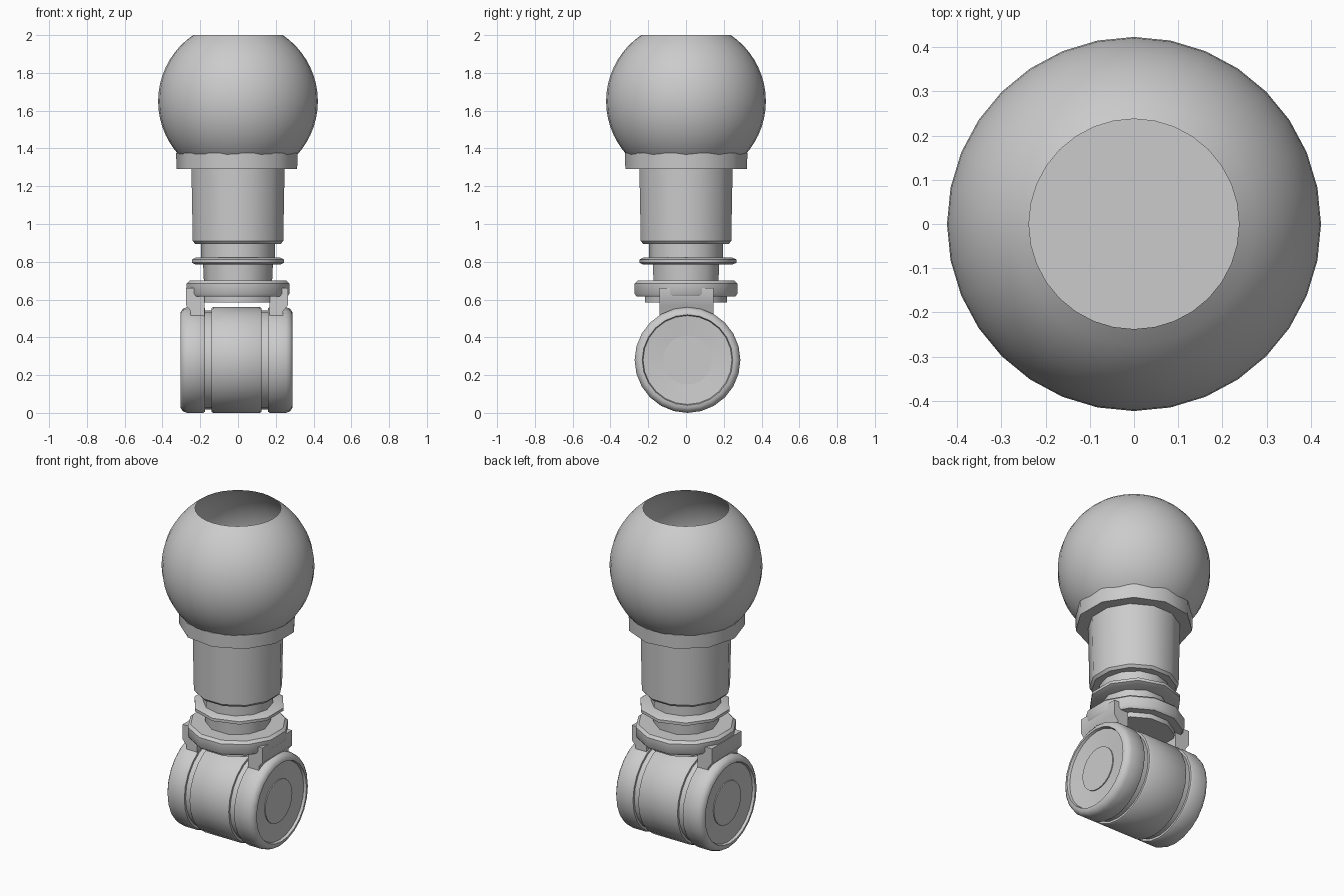
import bpy, bmesh, math
from mathutils import Matrix

if "Cube" in bpy.data.objects:
    bpy.data.objects.remove(bpy.data.objects["Cube"])


def lathe(name, profile, sides, loc=(0, 0, 0), axis='Z', turn=0.0, angle=40):
    """Spin (radius, height) points round an axis; radius 0 makes a pole."""
    bm = bmesh.new()
    rings = []
    for r, h in profile:
        if r == 0:
            rings.append([bm.verts.new((0, 0, h))] * sides)
        else:
            rings.append([bm.verts.new((r * math.cos(turn + 2 * math.pi * i / sides),
                                        r * math.sin(turn + 2 * math.pi * i / sides), h))
                          for i in range(sides)])
    for a, b in zip(rings, rings[1:]):
        for i in range(sides):
            j = (i + 1) % sides
            bm.faces.new(list(dict.fromkeys((a[i], a[j], b[j], b[i]))))
    if axis == 'X':
        bm.transform(Matrix.Rotation(math.pi / 2, 4, 'Y'))
    return finish(name, bm, loc, angle)


def finish(name, bm, loc=(0, 0, 0), angle=40):
    bmesh.ops.recalc_face_normals(bm, faces=bm.faces)
    mesh = bpy.data.meshes.new(name)
    bm.to_mesh(mesh)
    bm.free()
    ob = bpy.data.objects.new(name, mesh)
    ob.location = loc
    bpy.context.collection.objects.link(ob)
    bpy.context.view_layer.objects.active = ob
    bpy.ops.object.select_all(action='DESELECT')
    ob.select_set(True)
    bpy.ops.object.shade_smooth_by_angle(angle=math.radians(angle))
    return ob


# Hollow ball, cut open at the top and seated in the collar
R, cut = 0.423, math.asin(0.35 / 0.423)
ball = [(R * math.cos(t), R * math.sin(t))
        for t in [cut - 2 * cut * k / 18 for k in range(19)]]
lathe("ball_shell", ball, 32, (0, 0, 1.65))

# Faceted collar under the ball
lathe("ball_collar", [(0.25, 1.29), (0.325, 1.29), (0.328, 1.375), (0.30, 1.375)],
      11, turn=0.3)

# Main post, its top closing the bottom of the ball
lathe("post", [(0, 0.895), (0.235, 0.895), (0.248, 0.91), (0.256, 1.32), (0, 1.32)],
      12, turn=math.radians(15), angle=35)

# Neck, washer and stub between post and yoke
lathe("neck_upper", [(0, 0.80), (0.195, 0.80), (0.195, 0.90), (0, 0.90)], 12)
lathe("washer", [(0, 0.785), (0.235, 0.785), (0.257, 0.795), (0.257, 0.812),
                 (0.235, 0.822), (0, 0.822)], 10, (0, 0.01, 0), turn=math.radians(18))
lathe("neck_lower", [(0, 0.68), (0.18, 0.68), (0.185, 0.79), (0, 0.79)], 10)

# Yoke plate with a step below
lathe("yoke_plate", [(0, 0.585), (0.225, 0.585), (0.225, 0.615), (0.27, 0.615),
                     (0.281, 0.63), (0.281, 0.685), (0.265, 0.70), (0, 0.70)],
      12, turn=math.radians(15))

# Yoke arms reaching down into the wheels, tapering below
for side, name in ((-1, "yoke_arm_left"), (1, "yoke_arm_right")):
    bm = bmesh.new()
    outline = [(0.172, 0.45), (0.245, 0.45), (0.245, 0.54), (0.27, 0.57),
               (0.27, 0.66), (0.172, 0.66)]
    face = bm.faces.new([bm.verts.new((side * x, -0.14, z)) for x, z in outline])
    ext = bmesh.ops.extrude_face_region(bm, geom=[face])
    bmesh.ops.translate(bm, vec=(0, 0.285, 0),
                        verts=[v for v in ext["geom"] if isinstance(v, bmesh.types.BMVert)])
    finish(name, bm, (-0.006, 0, 0))

# Wheel hub between the two tyres, with a shallow groove each side
centre = (-0.008, 0.008, 0.28)
lathe("hub_core", [(0, -0.2), (0.262, -0.2), (0.262, 0.2), (0, 0.2)], 24, centre, 'X')
lathe("hub_drum", [(0.25, -0.132), (0.275, -0.132), (0.28, -0.124), (0.28, 0.124),
                   (0.275, 0.132), (0.25, 0.132)], 24, centre, 'X')

# Mirrored tyres with rounded shoulders and dished end caps
tyre = [(0.25, 0.168), (0.275, 0.168), (0.28, 0.177), (0.28, 0.262), (0.272, 0.283),
        (0.256, 0.295), (0.24, 0.297), (0.235, 0.282), (0.13, 0.272), (0.13, 0.278),
        (0, 0.278)]
for side, name in ((-1, "wheel_left"), (1, "wheel_right")):
    lathe(name, [(r, side * h) for r, h in tyre], 24, centre, 'X')
